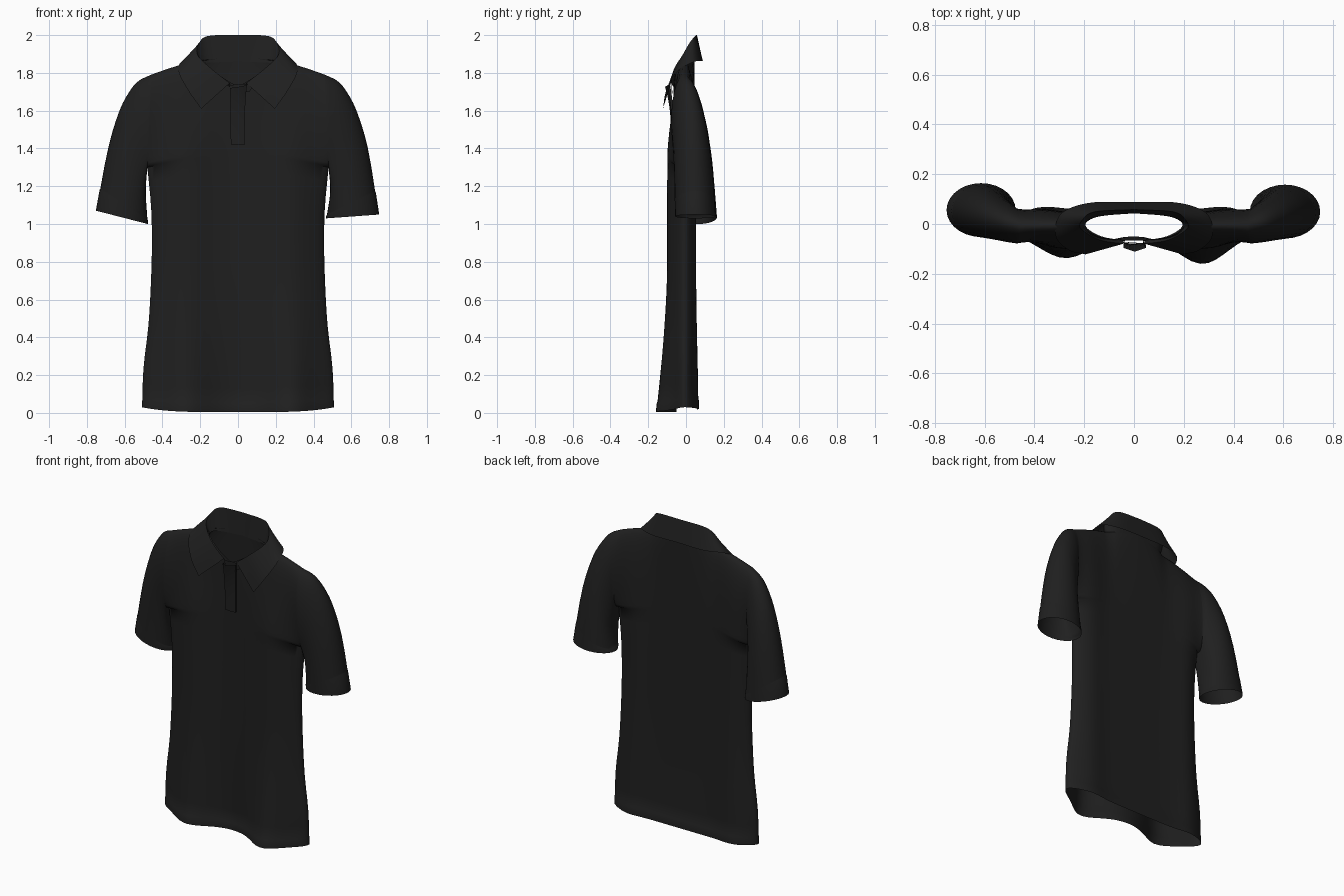
import bpy, bmesh, math
from mathutils import Vector

if "Cube" in bpy.data.objects:
    bpy.data.objects.remove(bpy.data.objects["Cube"])

cloth = bpy.data.materials.new("black_cotton")
cloth.diffuse_color = (0.014, 0.014, 0.014, 1)
cloth.use_nodes = True
cloth.node_tree.nodes["Principled BSDF"].inputs["Base Color"].default_value = cloth.diffuse_color


def curve(points, t):
    """Catmull-Rom point at t (0..1) through evenly spaced points."""
    p = [Vector(q) for q in points]
    f = min(max(t, 0), 1) * (len(p) - 1)
    i = min(int(f), len(p) - 2)
    f -= i
    b, c = p[i], p[i + 1]
    a = p[i - 1] if i else 2 * b - c
    d = p[i + 2] if i + 2 < len(p) else 2 * c - b
    return 0.5 * (2 * b + (c - a) * f + (2 * a - 5 * b + 4 * c - d) * f * f
                  + (3 * b - a - 3 * c + d) * f ** 3)


def add_grid(bm, rows):
    vs = [[bm.verts.new(p) for p in r] for r in rows]
    for r0, r1 in zip(vs, vs[1:]):
        for i in range(len(r0) - 1):
            bm.faces.new((r0[i], r0[i + 1], r1[i + 1], r1[i]))


def finish(name, bm, angle=50):
    bmesh.ops.remove_doubles(bm, verts=bm.verts, dist=0.0008)
    bmesh.ops.recalc_face_normals(bm, faces=bm.faces)
    me = bpy.data.meshes.new(name)
    bm.to_mesh(me)
    bm.free()
    me.materials.append(cloth)
    ob = bpy.data.objects.new(name, me)
    bpy.context.collection.objects.link(ob)
    bpy.ops.object.select_all(action='DESELECT')
    ob.select_set(True)
    bpy.context.view_layer.objects.active = ob
    bpy.ops.object.shade_smooth_by_angle(angle=math.radians(angle))
    return ob


# Shared armhole: an upright oval at the side of the body
PIT, SHO, HEM = 1.30, 1.79, 0.03
ZM, ZH, YC, RY = (PIT + SHO) / 2, (SHO - PIT) / 2, -0.008, 0.07
ARM_N = 14
SIDE = [(.508, 0), (.50, 0), (.475, 0), (.462, 0), (.456, 0), (.46, 0), (.48, 0)]


def smooth(t):
    t = min(max(t, 0), 1)
    return t * t * (3 - 2 * t)


def oval(a, t=0):
    """Half thickness factor at angle a: full under the arm, round further down the sleeve."""
    s = max(0, math.sin(a))
    return s ** (1 - 0.5 * max(0, -math.cos(a)) ** 0.5 * (1 - t))


def bump(x, c, w):
    return math.exp(-((x - c) / w) ** 2)


def depth(x, z, front):
    low = max(0, 1 - z / 0.75) ** 1.5
    if front:   # two soft vertical folds, flaring at the hem
        right, left = bump(x, .28, .13), bump(x, -.28, .13)
        up = 1 - 0.6 * smooth((z - 1.35) / .35)
        y = -0.066 - 0.038 * (right + left) * up
        return y - low * (.058 * right + .034 * left) + low * .02 * bump(x, 0, .13)
    return 0.045 + 0.02 * (bump(x, .38, .1) + bump(x, -.38, .1)) + low * .01


def top_z(x, front):
    x = abs(x)
    if x < 0.2:
        return 1.73 + 0.135 * (x / .2) ** 1.2 if front else 1.88 - 0.015 * (x / .2) ** 2
    return 1.865 - 0.075 * ((x - .2) / .26) ** 1.3


def panel(front):
    s = -1 if front else 1
    low = [HEM, 0.075, 0.08] + [0.08 + (PIT - 0.08) * i / 16 for i in range(1, 17)]
    levels = [(z, None) for z in low]
    for i in range(1, ARM_N + 1):
        a = math.pi * (1 - i / ARM_N)
        levels.append((ZM + ZH * math.cos(a), a))
    us = [math.sin(math.pi / 2 * i / 20) for i in range(-20, 21)]
    rows = []
    for k, (ze, a) in enumerate(levels):
        v = (ze - HEM) / (SHO - HEM)
        if a is None:
            xe, ye = curve(SIDE, (ze - HEM) / (PIT - HEM))[0], YC
        else:
            xe = 0.48 - 0.02 * (ze - PIT) / (SHO - PIT)
            ye = YC + s * RY * oval(a)
        soft = 0.5 + 0.5 * smooth((ze - PIT) / 0.12)
        row = []
        for u in us:
            x = u * xe
            z0 = HEM - (0.026 if front else 0.012) * (1 - u ** 4)
            z = z0 + v * (top_z(u * 0.46, front) - z0)
            # close at the shoulder seam, stay open round the neck
            n = math.sqrt(max(0, 1 - (u * .46 / .2) ** 2))
            taper = n + (1 - n) * math.sqrt(max(0, 1 - v ** 9))
            seam = YC * abs(u)
            yf = seam + (depth(x, z, front) - seam) * taper
            if k < 2:
                yf += s * 0.003     # hem band
            row.append((x, ye + (yf - ye) * max(0, 1 - abs(u) ** 5) ** soft, z))
        rows.append(row)
    return rows


def sleeve(side, cuff_out, cuff_in, cuff_y):
    outer = [(.46, SHO), (.53, 1.755), (.585, 1.685), (.635, 1.58), (.69, 1.39), cuff_out]
    inner = [(.48, PIT), (.488, 1.17), cuff_in]
    rows = []
    for t in [i / 14 for i in range(14)] + [0.931, 0.935, 1]:
        o, i = curve(outer, t), curve(inner, t)
        c, h = (o + i) / 2, (o - i) / 2
        if t > 0.932:
            h = h * 1.02            # cuff band
        yc = YC + (cuff_y - YC) * t ** 0.8
        ry = RY + (0.108 - RY) * t ** 0.7
        row = []
        for j in range(2 * ARM_N + 1):
            a = math.pi * j / ARM_N
            p = c + h * math.cos(a)
            w = oval(a, t) if j <= ARM_N else -oval(2 * math.pi - a, t)
            row.append((side * p[0], yc - ry * w, p[1]))
        rows.append(row)
    return rows


# Shirt body with both sleeves
bm = bmesh.new()
add_grid(bm, panel(True))
add_grid(bm, panel(False))
add_grid(bm, sleeve(1, (.745, 1.05), (.468, 1.03), .05))
add_grid(bm, sleeve(-1, (.75, 1.07), (.478, 1.0), .056))
finish("shirt_body", bm, 70)

# Collar: stand inside, fold line on top, flap falling outside
base = [(0, .043, 1.86), (.13, .032, 1.855), (.185, .012, 1.85), (.19, -.015, 1.83),
        (.13, -.05, 1.775), (.04, -.066, 1.725)]
fold = [(0, .058, 2.0), (.155, .05, 1.995), (.205, .02, 1.96), (.215, -.018, 1.895),
        (.14, -.064, 1.82), (.045, -.08, 1.745)]
edge = [(0, .088, 1.865), (.18, .085, 1.862), (.295, .04, 1.858), (.314, -.05, 1.805),
        (.262, -.105, 1.705), (.195, -.122, 1.61)]
rows = []
for i in range(-24, 25):
    sx, t = (-1 if i < 0 else 1), abs(i) / 24
    b, f, e = (curve(c, t) for c in (base, fold, edge))
    out = (e - f) * 0.08
    pts = [b, b.lerp(f, .5), f - out * 0.1, f + out]
    pts += [f.lerp(e, k) for k in (.3, .55, .8, 1)]
    rows.append([(sx * p.x, p.y, p.z) for p in pts])
bm = bmesh.new()
add_grid(bm, rows)
finish("collar", bm, 60)

# Button placket, opening slightly at the top
rows = []
for k in range(9):
    t = k / 8
    z = 1.42 + 0.30 * t
    y = -0.076 - 0.02 * t ** 3
    x0, x1 = -0.038 - 0.004 * t, 0.036 + 0.012 * t ** 4
    rows.append([(x0, y + .012, z), (x0, y, z), ((x0 + x1) / 2, y - .003 - .012 * t ** 3, z + .006 * t),
                 (x1, y, z + .015 * t), (x1, y + .012, z + .015 * t)])
bm = bmesh.new()
add_grid(bm, rows)
finish("placket", bm, 40)

# Under flap of the neck opening
bm = bmesh.new()
add_grid(bm, [[(-.04, -.072, 1.69), (.02, -.076, 1.70), (.06, -.078, 1.70)],
              [(-.045, -.074, 1.735), (.02, -.078, 1.742), (.085, -.078, 1.735)]])
finish("neck_flap", bm)
